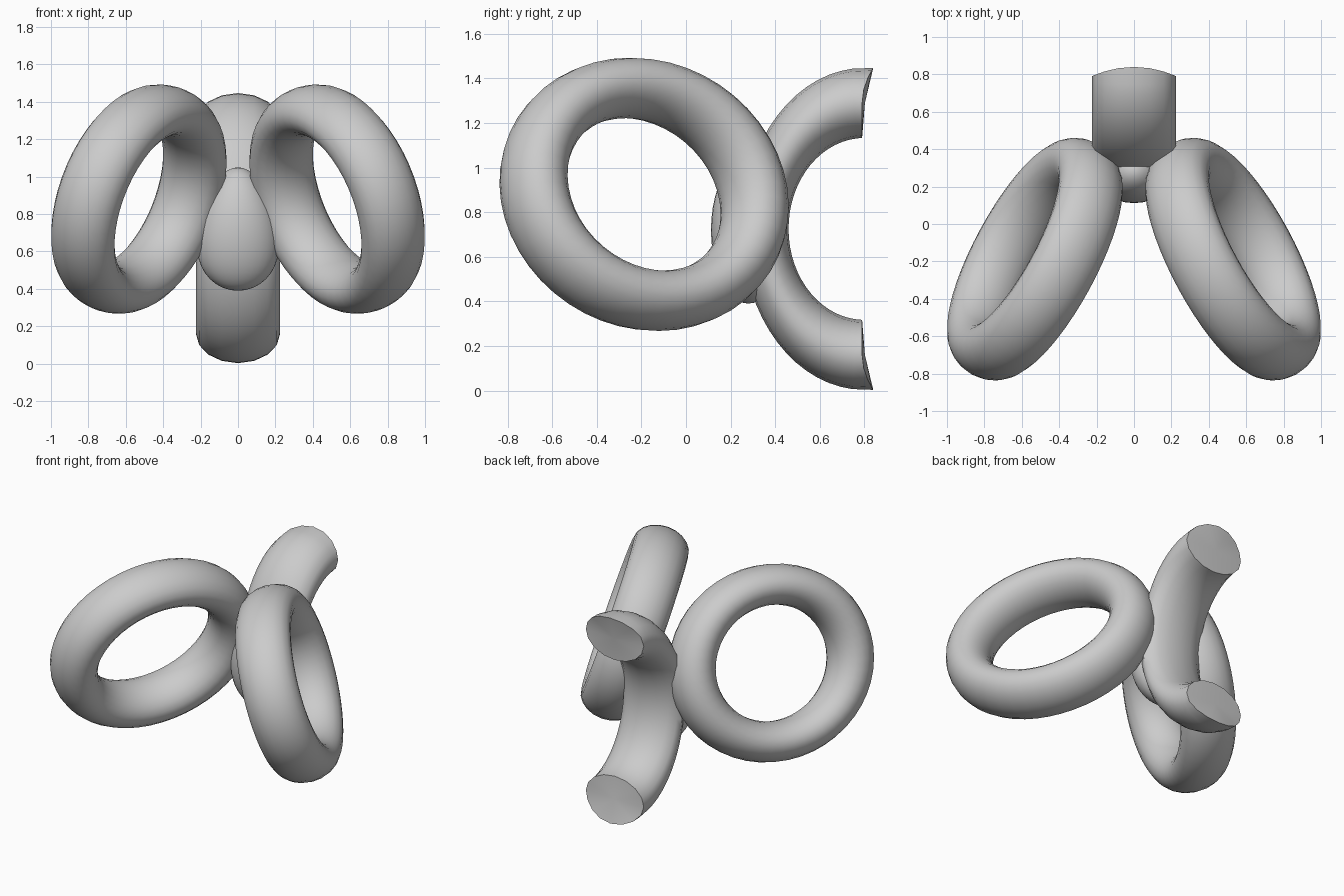
import bpy, bmesh
from math import sin, cos, pi, radians
from mathutils import Vector

if "Cube" in bpy.data.objects:
    bpy.data.objects.remove(bpy.data.objects["Cube"])


def finish(name, bm):
    bmesh.ops.recalc_face_normals(bm, faces=bm.faces)
    me = bpy.data.meshes.new(name)
    bm.to_mesh(me)
    bm.free()
    ob = bpy.data.objects.new(name, me)
    bpy.context.collection.objects.link(ob)
    bpy.ops.object.select_all(action='DESELECT')
    bpy.context.view_layer.objects.active = ob
    ob.select_set(True)
    bpy.ops.object.shade_smooth_by_angle(angle=radians(45))
    return ob


def skin(name, loops, closed):
    """Join vertex loops into a tube, closed to a ring or capped."""
    bm = bmesh.new()
    rows = [[bm.verts.new(p) for p in loop] for loop in loops]
    n, m = len(rows), len(rows[0])
    for i in range(n if closed else n - 1):
        a, b = rows[i], rows[(i + 1) % n]
        for j in range(m):
            k = (j + 1) % m
            bm.faces.new((a[j], a[k], b[k], b[j]))
    if not closed:
        for row in (rows[0], rows[-1]):
            mid = sum((v.co for v in row), Vector()) / m
            c = bm.verts.new(mid)
            for j in range(m):
                bm.faces.new((row[j], row[(j + 1) % m], c))
    return finish(name, bm)


# Two tilted side rings: slightly oval, with an oval cross-section
LONG, SHORT, TUBE, DEPTH = 0.558, 0.502, 0.26, 0.182
SEG, SIDES = 48, 20
for side, name in ((-1, "left_ring"), (1, "right_ring")):
    axis = Vector((side * 0.82, 0.445, 0.305)).normalized()
    across = Vector((0, 0, 1)).cross(axis).normalized()
    up = axis.cross(across)
    centre = Vector((side * 0.53, -0.188, 0.88))
    loops = []
    for i in range(SEG):
        t = 2 * pi * i / SEG
        spoke = across * LONG * cos(t) + up * SHORT * sin(t)
        loops.append([centre + spoke * (1 + TUBE * cos(p)) + axis * DEPTH * sin(p)
                      for p in (2 * pi * j / SIDES for j in range(SIDES))])
    skin(name, loops, True)

# Half ring at the back, opening backwards
cy, cz, ry, rz, ty, tz, tx = 0.8, 0.725, 0.445, 0.565, 0.105, 0.157, 0.225
loops = []
STEPS, S = 32, 16
for i in range(STEPS + 1):
    t = pi / 2 + pi * i / STEPS
    loop = []
    for j in range(S):
        p = 2 * pi * j / S
        y = cy + (ry + ty * cos(p)) * cos(t)
        z = cz + (rz + tz * cos(p)) * sin(t)
        if i in (0, STEPS):
            # trimmed end, outer lip reaching furthest back
            y = 0.79 + 0.05 * max(0, cos(p)) ** 2
        loop.append((tx * sin(p), y, z))
    loops.append(loop)
skin("back_half_ring", loops, False)

# Egg-shaped hub between the rings, broader at the bottom
bm = bmesh.new()
bmesh.ops.create_uvsphere(bm, u_segments=32, v_segments=20, radius=1)
for v in bm.verts:
    x, y, z = v.co
    v.co = (x * 0.22 * (1 - 0.2 * z), 0.28 + y * 0.168, 0.72 + z * 0.33)
finish("hub", bm)
